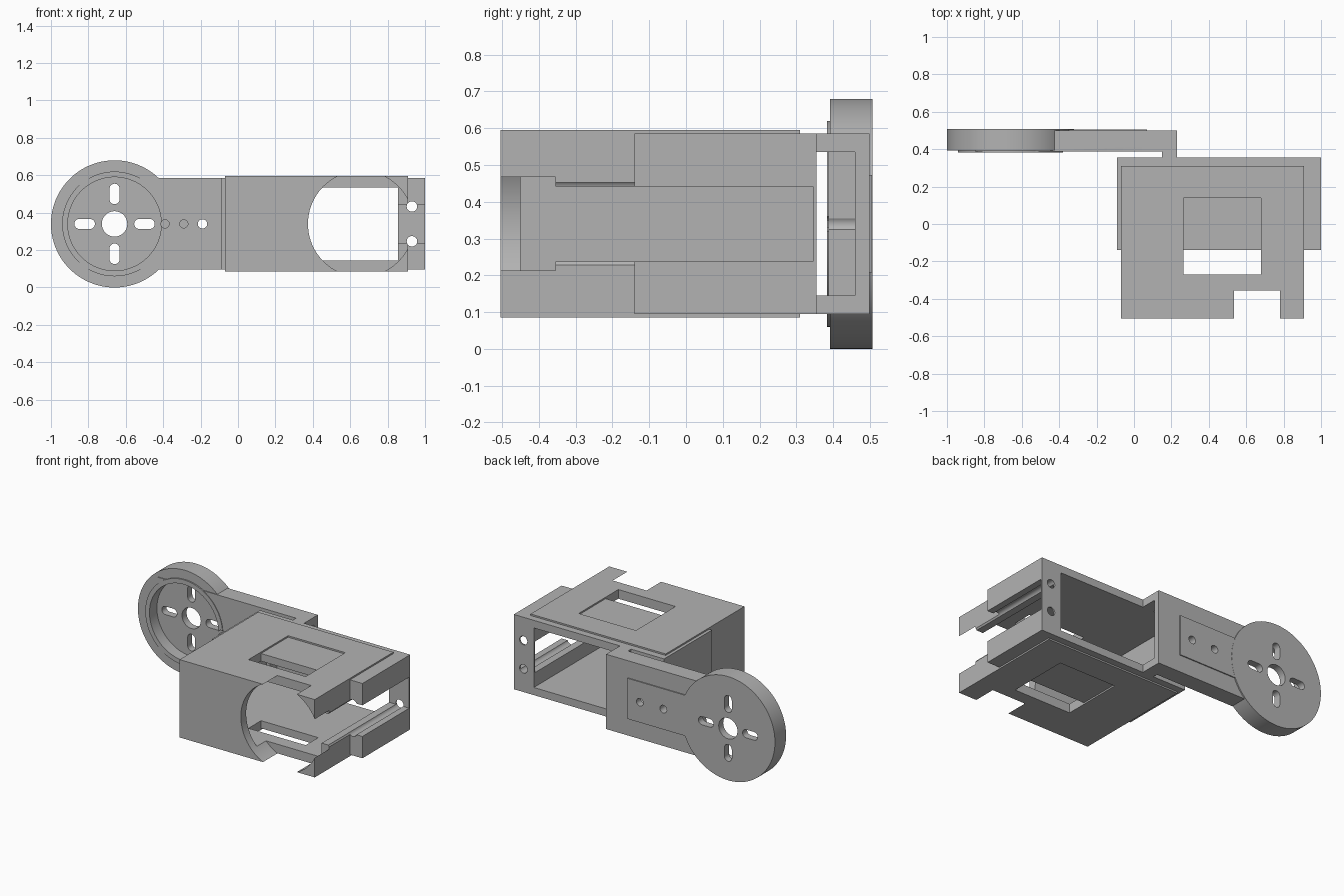
import bpy
from math import pi, cos, sin

if "Cube" in bpy.data.objects:
    bpy.data.objects.remove(bpy.data.objects["Cube"], do_unlink=True)

grey = bpy.data.materials.new("plain grey")
grey.use_nodes = True
grey.diffuse_color = (0.45, 0.45, 0.45, 1)
grey.node_tree.nodes["Principled BSDF"].inputs["Base Color"].default_value = grey.diffuse_color

MID = 0.34      # height of the centre line
HUB = -0.66     # x of the disc centre


def block(name, x, y, z):
    """Box given by its (min, max) on each axis."""
    spans = (x, y, z)
    bpy.ops.mesh.primitive_cube_add(size=1, location=[sum(s) / 2 for s in spans])
    ob = bpy.context.object
    ob.name = name
    ob.scale = [s[1] - s[0] for s in spans]
    bpy.ops.object.transform_apply(location=True, rotation=True, scale=True)
    ob.data.materials.append(grey)
    return ob


def rod(name, x, z, r, y, sides=32):
    """Cylinder along y."""
    bpy.ops.mesh.primitive_cylinder_add(vertices=sides, radius=r, depth=y[1] - y[0],
                                        location=(x, sum(y) / 2, z), rotation=(pi / 2, 0, 0))
    ob = bpy.context.object
    ob.name = name
    bpy.ops.object.transform_apply(location=True, rotation=True, scale=True)
    ob.data.materials.append(grey)
    return ob


def combine(target, tool, mode):
    """Apply one boolean and remove the tool."""
    mod = target.modifiers.new(mode, 'BOOLEAN')
    mod.operation = mode
    mod.solver = 'EXACT'
    mod.object = tool
    bpy.context.view_layer.objects.active = target
    bpy.ops.object.modifier_apply(modifier=mod.name)
    bpy.data.objects.remove(tool, do_unlink=True)


def cut(target, tool):
    combine(target, tool, 'DIFFERENCE')


def join(target, tool):
    combine(target, tool, 'UNION')


def level(half):
    return (MID - half, MID + half)


def cavity():
    return block("cavity", (-0.04, 0.855), (-0.45, 0.46), level(0.195))


THROUGH = (-0.7, 0.7)

# Housing: cover with window, over a slightly lower rear frame
housing = block("housing", (-0.07, 0.91), (-0.505, 0.31), level(0.255))
cut(housing, block("window", (0.265, 0.68), (-0.27, 0.14), (-1, 1)))
join(housing, block("frame", (-0.09, 1.0), (-0.14, 0.355), level(0.245)))
cut(housing, cavity())
cut(housing, rod("front_bore", 0.657, MID, 0.283, (-0.7, -0.355), 96))
cut(housing, block("side_slot", (0.8, 1.1), (-0.7, 0.345), level(0.102)))
for side in (-1, 1):
    cut(housing, rod("screw_hole", 0.93, MID + side * 0.093, 0.028, THROUGH))

# Arm: bar, bridge to the housing, round hub with collar, raised rear plate
arm = block("arm", (-0.85, 0.23), (0.387, 0.499), level(0.245))
join(arm, block("bridge", (0.15, 0.23), (0.35, 0.42), level(0.245)))
join(arm, rod("hub_disc", HUB, MID, 0.34, (0.392, 0.507), 128))
join(arm, rod("collar", HUB, MID, 0.28, (0.383, 0.45), 128))
join(arm, block("rear_plate", (-0.4, 0.07), (0.45, 0.506), level(0.133)))
cut(arm, cavity())
cut(arm, rod("hub_recess", HUB, MID, 0.25, (0.2, 0.46), 96))
cut(arm, rod("centre_hole", HUB, MID, 0.068, THROUGH, 48))

# Four rounded slots around the hub
for k in range(4):
    c, s = cos(k * pi / 2), sin(k * pi / 2)
    x, z = HUB + 0.16 * c, MID + 0.16 * s
    a, b = 0.028 + 0.001 * abs(s), 0.028 + 0.001 * abs(c)
    along, across = 0.028, 0.027
    hx = along * abs(c) + across * abs(s)
    hz = along * abs(s) + across * abs(c)
    for end in (-1, 1):
        cut(arm, rod("slot_end", x + end * along * c, z + end * along * s, across, THROUGH, 24))
    cut(arm, block("slot", (x - hx, x + hx), THROUGH, (z - hz, z + hz)))

# Row of small holes: two through, two blind
for x in (-0.02, -0.19):
    cut(arm, rod("through_hole", x, MID, 0.025, THROUGH))
for x in (-0.29, -0.39):
    cut(arm, rod("blind_hole", x, MID, 0.022, (0.2, 0.47)))

for ob in (housing, arm):
    bpy.ops.object.select_all(action='DESELECT')
    ob.select_set(True)
    bpy.context.view_layer.objects.active = ob
    bpy.ops.object.shade_smooth_by_angle(angle=pi / 6)
